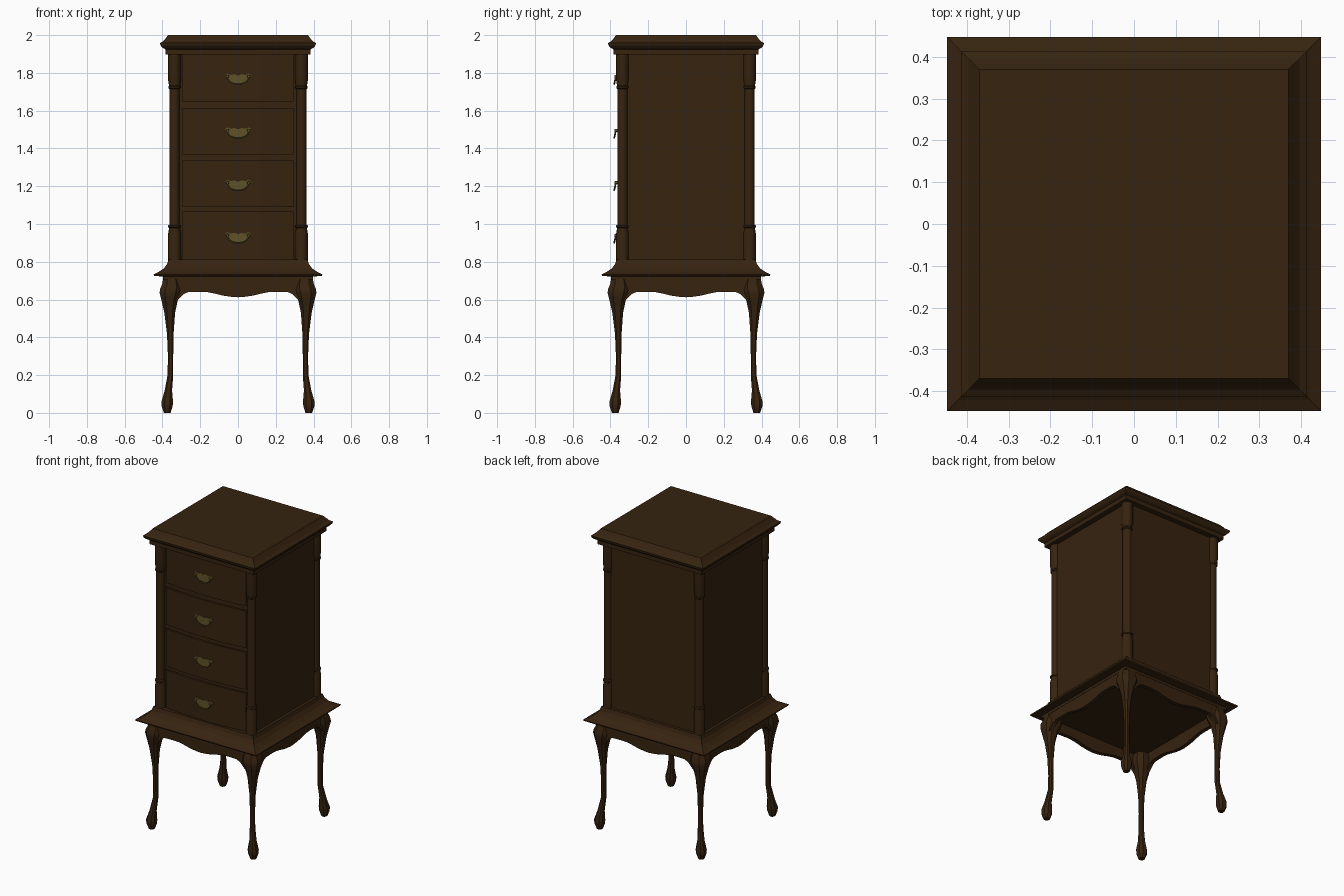
import bpy, bmesh, math
from mathutils import Matrix, Vector

if "Cube" in bpy.data.objects:
    bpy.data.objects.remove(bpy.data.objects["Cube"])


def material(name, rgb):
    m = bpy.data.materials.new(name)
    m.diffuse_color = (*rgb, 1)
    m.use_nodes = True
    m.node_tree.nodes["Principled BSDF"].inputs["Base Color"].default_value = m.diffuse_color
    return m


WOOD = material("dark walnut", (0.037, 0.017, 0.005))
BRASS = material("aged brass", (0.115, 0.085, 0.02))


def finish(name, bm, mat=WOOD, smooth=None):
    bmesh.ops.recalc_face_normals(bm, faces=bm.faces)
    me = bpy.data.meshes.new(name)
    bm.to_mesh(me)
    bm.free()
    me.materials.append(mat)
    ob = bpy.data.objects.new(name, me)
    bpy.context.collection.objects.link(ob)
    if smooth:
        bpy.ops.object.select_all(action='DESELECT')
        ob.select_set(True)
        bpy.context.view_layer.objects.active = ob
        bpy.ops.object.shade_smooth_by_angle(angle=math.radians(smooth))
    return ob


def loft(bm, rings):
    """Skin a list of equal-length point rings and cap both ends."""
    vs = [[bm.verts.new(p) for p in r] for r in rings]
    n = len(vs[0])
    for a, b in zip(vs, vs[1:]):
        for i in range(n):
            j = (i + 1) % n
            bm.faces.new((a[i], a[j], b[j], b[i]))
    bm.faces.new(vs[0])
    bm.faces.new(vs[-1])


def square(h, z):
    return [(-h, -h, z), (h, -h, z), (h, h, z), (-h, h, z)]


def circle(cx, cy, r, z, n=16):
    return [(cx + r * math.cos(2 * math.pi * i / n),
             cy + r * math.sin(2 * math.pi * i / n), z) for i in range(n)]


def bow(x, edge, centre, half=0.31):
    return edge + (centre - edge) * (1 - (x / half) ** 2)


def bowed_block(name, half, z0, z1, edge, centre, back):
    """Block with a bowed front face."""
    xs = [-half + 2 * half * i / 12 for i in range(13)]
    plan = [(x, bow(x, edge, centre)) for x in xs] + [(half, back), (-half, back)]
    bm = bmesh.new()
    loft(bm, [[(x, y, z) for x, y in plan] for z in (z0, z1)])
    return finish(name, bm, smooth=30)


# Square mouldings: top and flared waist
bm = bmesh.new()
loft(bm, [square(h, z) for h, z in [
    (0.385, 1.898), (0.385, 1.925), (0.398, 1.932), (0.410, 1.945), (0.413, 1.957),
    (0.396, 1.968), (0.384, 1.982), (0.370, 2.0)]])
finish("top_board", bm)
bm = bmesh.new()
loft(bm, [square(h, z) for h, z in [
    (0.396, 0.705), (0.396, 0.722), (0.444, 0.725), (0.447, 0.733), (0.420, 0.746),
    (0.393, 0.765), (0.376, 0.787), (0.368, 0.812)]])
finish("waist_moulding", bm)

# Carcass with bowed front, then side and back panels
bowed_block("carcass", 0.335, 0.80, 1.90, -0.325, -0.345, 0.335)
for name, a in (("right_panel", 0), ("back_panel", 90), ("left_panel", 180)):
    bm = bmesh.new()
    bmesh.ops.create_cube(bm, size=1, matrix=Matrix.Rotation(math.radians(a), 4, 'Z')
                          @ Matrix.Translation((0.338, 0, 1.35))
                          @ Matrix.Diagonal((0.02, 0.62, 1.1, 1)))
    finish(name, bm)

# Drawers and brass bail handles
drawers = [(0.812, 1.066, 0.935), (1.09, 1.34, 1.213), (1.368, 1.615, 1.49), (1.648, 1.898, 1.775)]
plate = [(0, 0.012), (0.02, 0.018), (0.04, 0.014), (0.055, 0.022), (0.068, 0.014),
         (0.06, 0.0), (0.05, -0.014), (0.03, -0.03), (0.012, -0.036)]
for k, (z0, z1, hz) in enumerate(drawers, 1):
    bowed_block(f"drawer_{k}", 0.295, z0, z1, -0.337, -0.358, -0.30)
    outline = plate + [(-x, z) for x, z in reversed(plate) if x > 0]
    bm = bmesh.new()
    loft(bm, [[(x, y, hz + z) for x, z in outline] for y in (-0.355, -0.361)])
    finish(f"handle_plate_{k}", bm, BRASS)
    bm = bmesh.new()
    # bail
    arc = []
    for i in range(13):
        t = math.pi * i / 12
        arc.append(Vector((0.056 * math.cos(t), -0.372 - 0.008 * math.sin(t),
                           hz + 0.006 - 0.04 * math.sin(t) ** 0.8)))
    rings = []
    for i, p in enumerate(arc):
        d = (arc[min(i + 1, 12)] - arc[max(i - 1, 0)]).normalized()
        u = Vector((0, 1, 0))
        u = (u - d * u.dot(d)).normalized()
        w = d.cross(u)
        rings.append([p + 0.0045 * (u * math.cos(a) + w * math.sin(a))
                      for a in [math.pi * j / 3 for j in range(6)]])
    loft(bm, rings)
    # posts holding the bail
    for s in (-1, 1):
        bmesh.ops.create_cone(bm, cap_ends=True, segments=10, radius1=0.009, radius2=0.007,
                              depth=0.026, matrix=Matrix.Translation((s * 0.056, -0.366, hz + 0.006))
                              @ Matrix.Rotation(math.pi / 2, 4, 'X'))
    finish(f"handle_bail_{k}", bm, BRASS, 40)

# Turned corner posts
post = [(0.80, .034), (0.95, .034), (0.97, .030), (0.98, .030), (0.983, .034), (0.992, .034),
        (0.996, .027), (1.715, .027), (1.72, .033), (1.728, .033), (1.732, .030),
        (1.745, .031), (1.76, .034), (1.90, .034)]

# Cabriole legs: height, outer and inner reach
leg = [(0.715, .395, .310), (0.68, .402, .300), (0.655, .413, .298), (0.635, .415, .302),
       (0.60, .406, .318), (0.53, .390, .333), (0.42, .376, .341), (0.30, .371, .343),
       (0.20, .373, .343), (0.12, .388, .349), (0.06, .405, .344), (0.035, .404, .346),
       (0.0, .392, .357)]
for sx, xn in ((-1, "left"), (1, "right")):
    for sy, yn in ((-1, "front"), (1, "back")):
        bm = bmesh.new()
        loft(bm, [circle(sx * 0.336, sy * 0.336, r, z) for z, r in post])
        finish(f"{yn}_{xn}_post", bm, smooth=35)
        bm = bmesh.new()
        rings = []
        for z, o, i in leg:
            c, h = (o + i) / 2, (o - i) / 2
            q = 0.5 * h
            rings.append([(sx * (c + x), sy * (c + y), z) for x, y in [
                (h, -q), (h, q), (q, h), (-q, h), (-h, q), (-h, -q), (-q, -h), (q, -h)]])
        loft(bm, rings)
        finish(f"{yn}_{xn}_leg", bm, smooth=35)

# Shaped aprons on all four sides
wave = [(0, 0.612), (0.04, 0.615), (0.08, 0.621), (0.12, 0.631), (0.16, 0.639), (0.20, 0.641),
        (0.265, 0.639), (0.29, 0.628), (0.305, 0.612), (0.325, 0.59), (0.345, 0.58)]
outline = [(-x, z) for x, z in reversed(wave) if x > 0] + wave + [(0.345, 0.715), (-0.345, 0.715)]
for a, n in enumerate(("front", "right", "back", "left")):
    bm = bmesh.new()
    loft(bm, [[(x, y, z) for x, z in outline] for y in (-0.394, -0.368)])
    bm.transform(Matrix.Rotation(a * math.pi / 2, 4, 'Z'))
    finish(f"{n}_apron", bm)
